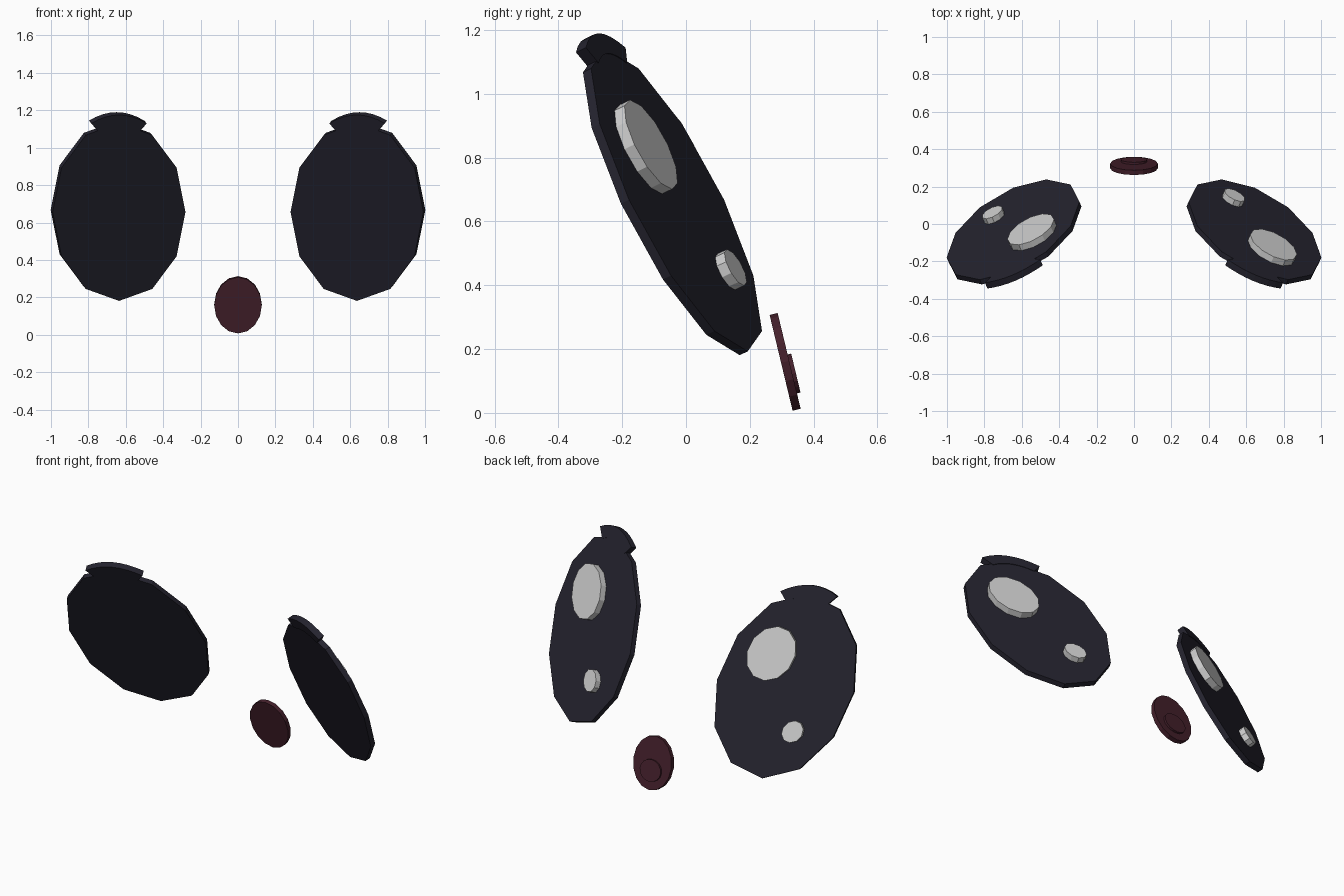
import bpy, bmesh
from math import sin, cos, tau
from mathutils import Vector

cube = bpy.data.objects.get("Cube")
if cube:
    bpy.data.objects.remove(cube, do_unlink=True)


def material(name, color):
    m = bpy.data.materials.new(name)
    m.use_nodes = True
    m.diffuse_color = (*color, 1)
    m.node_tree.nodes["Principled BSDF"].inputs["Base Color"].default_value = (*color, 1)
    return m


DARK = material("dark navy", (0.018, 0.017, 0.028))
WHITE = material("soft white", (0.62, 0.62, 0.62))
MAROON = material("dark maroon", (0.058, 0.014, 0.024))


def ellipse(cx, cz, rx, rz, sides):
    return [(cx + rx * sin(tau * i / sides), cz + rz * cos(tau * i / sides))
            for i in range(sides)]


def slab(name, outline, origin, slope_x, slope_z, thickness, mat):
    """Lay a front outline on a tilted plane and thicken it along its normal."""
    normal = Vector((-slope_x, 1, -slope_z)).normalized()
    bm = bmesh.new()
    verts = [bm.verts.new((x, origin[1] + slope_x * (x - origin[0])
                           + slope_z * (z - origin[2]), z)) for x, z in outline]
    face = bm.faces.new(verts)
    result = bmesh.ops.extrude_face_region(bm, geom=[face], use_keep_orig=True)
    moved = [g for g in result["geom"] if isinstance(g, bmesh.types.BMVert)]
    bmesh.ops.translate(bm, verts=moved, vec=normal * thickness)
    bmesh.ops.recalc_face_normals(bm, faces=bm.faces)
    mesh = bpy.data.meshes.new(name)
    bm.to_mesh(mesh)
    bm.free()
    mesh.materials.append(mat)
    obj = bpy.data.objects.new(name, mesh)
    bpy.context.collection.objects.link(obj)
    return obj


# Eyes: tilted discs, mirrored left and right
for side, s in (("left", 1), ("right", -1)):
    cx, cz = s * 0.636, 0.656
    front = (cx, -0.055, cz)
    back = (cx, -0.021, cz)
    tilt = (-0.42 * s, -0.47)
    slab(side + "_eye", ellipse(cx, cz, 0.355, 0.475, 12), front, *tilt, 0.03, DARK)

    # Highlights sit on the same side of both eyes
    slab(side + "_large_highlight", ellipse(cx + 0.097, 0.826, 0.125, 0.14, 12),
         back, *tilt, 0.038, WHITE)
    slab(side + "_small_highlight", ellipse(cx - 0.11, 0.442, 0.055, 0.057, 10),
         back, *tilt, 0.035, WHITE)

    # Curved lash on top of the eye
    steps = [i / 4 for i in range(-4, 5)]
    outer = [(cx + 0.148 * t, 1.175 - 0.045 * t * t) for t in steps]
    inner = [(cx + 0.107 * t, 1.112 - 0.03 * t * t) for t in reversed(steps)]
    slab(side + "_lash", outer + inner, (cx, -0.06, cz), *tilt, 0.037, DARK)

# Mouth disc with a raised tongue on its lower half
slab("mouth", ellipse(0, 0.157, 0.127, 0.15, 16), (0, 0.298, 0.157),
     0, -0.24, 0.026, MAROON)
slab("tongue", ellipse(0, 0.119, 0.07, 0.061, 16), (0, 0.32, 0.119),
     0, -0.24, 0.025, MAROON)
